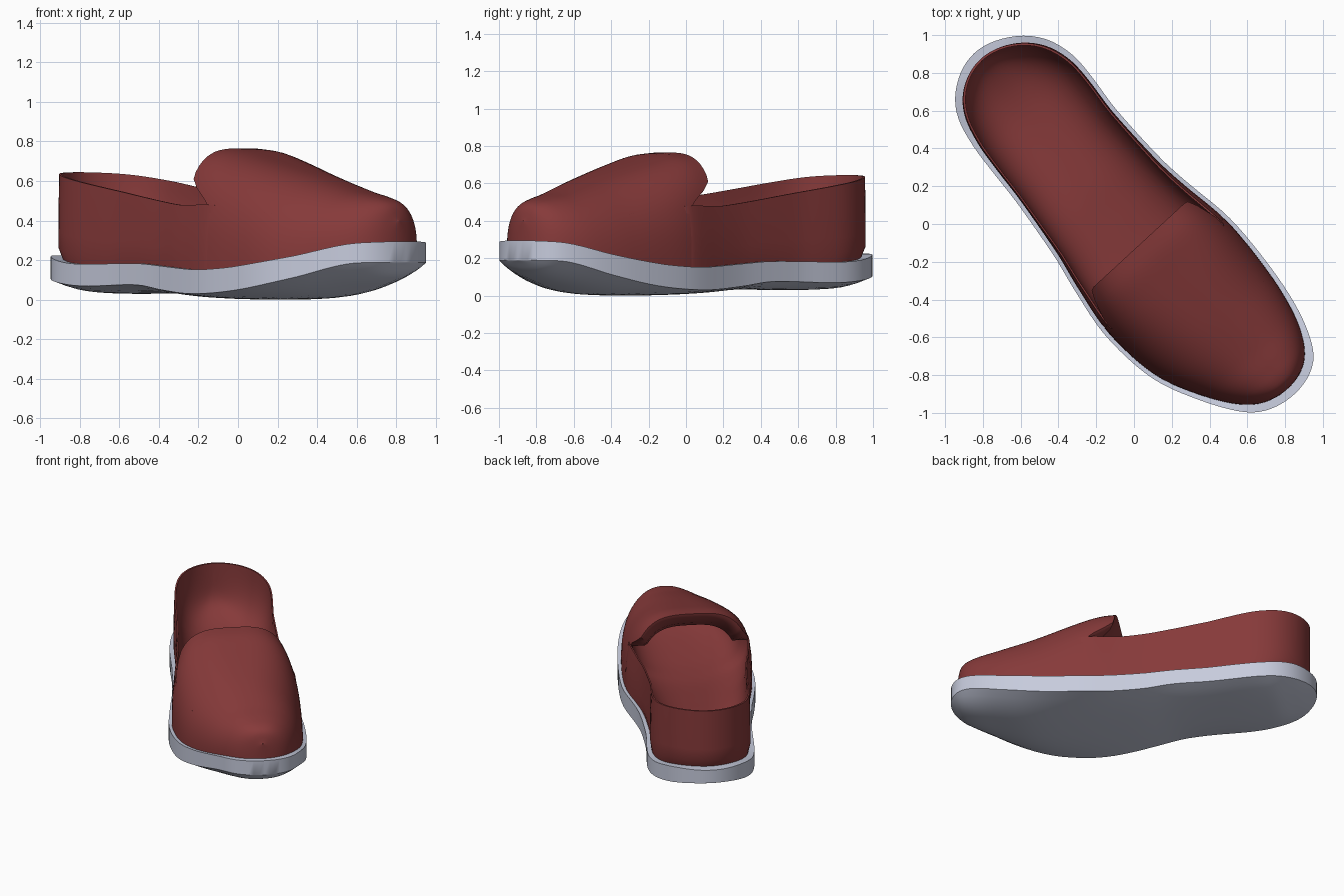
import bpy, bmesh
from math import acos, cos, sin, pi, radians, sqrt

if "Cube" in bpy.data.objects:
    bpy.data.objects.remove(bpy.data.objects["Cube"])


def material(name, colour):
    mat = bpy.data.materials.new(name)
    mat.use_nodes = True
    mat.diffuse_color = colour
    mat.node_tree.nodes["Principled BSDF"].inputs["Base Color"].default_value = colour
    return mat


def curve(*points):
    """Smooth function through (position, value) pairs."""
    def slope(i):
        a, b = points[max(i - 1, 0)], points[min(i + 1, len(points) - 1)]
        return (b[1] - a[1]) / (b[0] - a[0])

    def value(s):
        s = min(max(s, points[0][0]), points[-1][0])
        i = 0
        while i < len(points) - 2 and s > points[i + 1][0]:
            i += 1
        (x, p), (x2, q) = points[i], points[i + 1]
        d = x2 - x
        t = (s - x) / d
        m, n = slope(i) * d, slope(i + 1) * d
        return p + t * (m + t * (3 * (q - p) - 2 * m - n + t * (2 * (p - q) + m + n)))
    return value


# Shape along the shoe, measured from heel (negative) to toe (positive)
spine = curve((-1.24, -.01), (-.9, .01), (-.5, -.02), (-.18, -.042), (.05, -.055),
              (.5, -.058), (.7, -.05), (.95, -.018), (1.24, .015))
girth = curve((-1.24, .59), (-1.12, .6), (-.9, .515), (-.7, .44), (-.5, .394), (-.18, .385),
              (.05, .415), (.3, .465), (.5, .49), (.7, .512), (.95, .534), (1.1, .58), (1.24, .7))
sole_top = curve((-1.24, .225), (-1.14, .22), (-.95, .19), (-.8, .18), (-.32, .183), (-.1, .17),
                 (.2, .152), (.35, .155), (.54, .17), (.85, .22), (1.1, .28), (1.24, .295))
sole_edge = curve((-1.24, .13), (-1.1, .1), (-.8, .07), (-.32, .075), (-.1, .05), (.2, .03),
                  (.54, .05), (.85, .11), (1.1, .18), (1.24, .19))
sole_keel = curve((-1.24, .13), (-1.1, .075), (-.95, .035), (-.3, .03), (0, .01), (.4, 0),
                  (.7, .012), (.92, .055), (1.15, .12), (1.24, .19))
rim = curve((-1.2, .645), (-1.1, .635), (-.9, .605), (-.52, .55), (.02, .48), (.28, .48),
            (.6, .45), (.95, .38), (1.2, .36))
ridge = curve((.1, .765), (.2, .755), (.32, .725), (.64, .638), (.92, .555), (1.05, .525),
              (1.13, .5), (1.17, .465), (1.19, .4))

SOLE, UPPER, LINING = 1.238, 1.193, 1.18
INSET = .021


def station(u, length):
    return -length * cos(pi * u)


def half_width(s, length, inset=0):
    return (girth(s) - inset) * sqrt(max(0, 1 - (s / length) ** 2))


def arch(angle, power):
    """Point on a rounded-box arch; angle 0 is the crown."""
    x, z = sin(angle), cos(angle)
    r = (abs(x) ** power + abs(z) ** power) ** (-1 / power)
    return x * r, z * r


def ease(t):
    t = min(max(t, 0), 1)
    return t * t * (3 - 2 * t)


def loft(name, rows, mat, cyclic):
    """Skin a list of cross-sections given as (along, across, height)."""
    bm = bmesh.new()
    grid = [[bm.verts.new((.677 * s + .736 * n, -.736 * s + .677 * n, z)) for s, n, z in row]
            for row in rows]
    count = len(grid[0])
    for a, b in zip(grid, grid[1:]):
        for j in range(count if cyclic else count - 1):
            k = (j + 1) % count
            bm.faces.new((a[j], a[k], b[k], b[j]))
    bmesh.ops.remove_doubles(bm, verts=bm.verts, dist=.0005)
    bmesh.ops.recalc_face_normals(bm, faces=bm.faces)
    mesh = bpy.data.meshes.new(name)
    bm.to_mesh(mesh)
    bm.free()
    obj = bpy.data.objects.new(name, mesh)
    bpy.context.collection.objects.link(obj)
    mesh.materials.append(mat)
    bpy.ops.object.select_all(action='DESELECT')
    obj.select_set(True)
    bpy.context.view_layer.objects.active = obj
    bpy.ops.object.shade_smooth_by_angle(angle=radians(40))


red = material("dark red", (.24, .042, .042, 1))
grey = material("pale grey", (.57, .6, .72, 1))

# Sole: flat rim, upright side and crowned underside
rows = []
for i in range(61):
    s = station(i / 60, SOLE)
    w, c = half_width(s, SOLE), spine(s)
    row = [(s, c + w * f, sole_top(s)) for f in (-1, -.5, 0, .5, 1)]
    for j in range(13):
        f = 1 - j / 6
        z = sole_keel(s) + (sole_edge(s) - sole_keel(s)) * abs(f) ** 2.5
        row.append((s, c + w * f, z))
    rows.append(row)
loft("sole", rows, grey, True)

# Heel wall and footbed: outer wall, thin rim and rounded hollow
rows = []
u_end = acos(-1.1 / UPPER) / pi
for i in range(65):
    u = u_end * i / 64
    s, si = station(u, UPPER), station(u, LINING)
    heel = 1 - ease((s + .5) / .78)
    lean = .02 + .03 * (1 - heel)
    tuck = 1 - .08 * ease((s - .3) / .1)
    w = half_width(s, UPPER, INSET) * tuck
    wi = half_width(si, LINING, INSET + .01) * tuck * (1 - lean)
    base, top, c = sole_top(s) - .02, rim(s), spine(s)
    foot = 1 - .03 * heel
    wall = [(foot, 0), (1, .16), (1, .35), (1 - .25 * lean, .65), (1 - lean, 1)]
    side = [(s * foot if f == foot else s, w * f, base + (top - base) * h) for f, h in wall]
    row = [(t, c - n, z) for t, n, z in side]
    # The hollow also curves up at the back of the heel
    cup = max(0, 1 - (min(si, 0) / LINING) ** 6) ** (1 / 6)
    depth = (top - sole_top(s) - .035) * cup
    for j in range(25):
        x, z = arch(pi * (j / 24 - .5), 2.8)
        row.append((si, spine(si) + wi * x, top - depth * z))
    row += [(t, c + n, z) for t, n, z in reversed(side)]
    rows.append(row)
loft("heel_wall_and_footbed", rows, red, True)

# Vamp: arched toe cover; its free edge sweeps forward into side notches
# and is rolled under, which the first few sections form
rows = []
rolled = [(.22, .16), (.15, .07), (.08, .02), (.025, .002)]
for i in range(-len(rolled), 49):
    row = []
    for j in range(49):
        angle = pi * (j / 48 - .5)
        lip_height = .15 + .615 * arch(angle, 3.3)[1]
        start = .3 - .2 * ease((lip_height - .47) / .16)
        u0 = acos(-start / UPPER) / pi
        s, size = station(u0 + (1 - u0) * max(i, 0) / 48, UPPER), 1
        if i < 0:
            shrink, back = rolled[i]
            roll = ease((lip_height - .47) / .1)
            s, size = s + back * roll, 1 - shrink * roll
        x, z = arch(angle, 3.3 - .95 * ease((s - .1) / .65))
        base = sole_top(s) - .02
        w = half_width(s, UPPER, INSET) * size
        row.append((s, spine(s) + w * x, base + (ridge(s) - base) * z * size))
    rows.append(row)
loft("vamp", rows, red, False)
